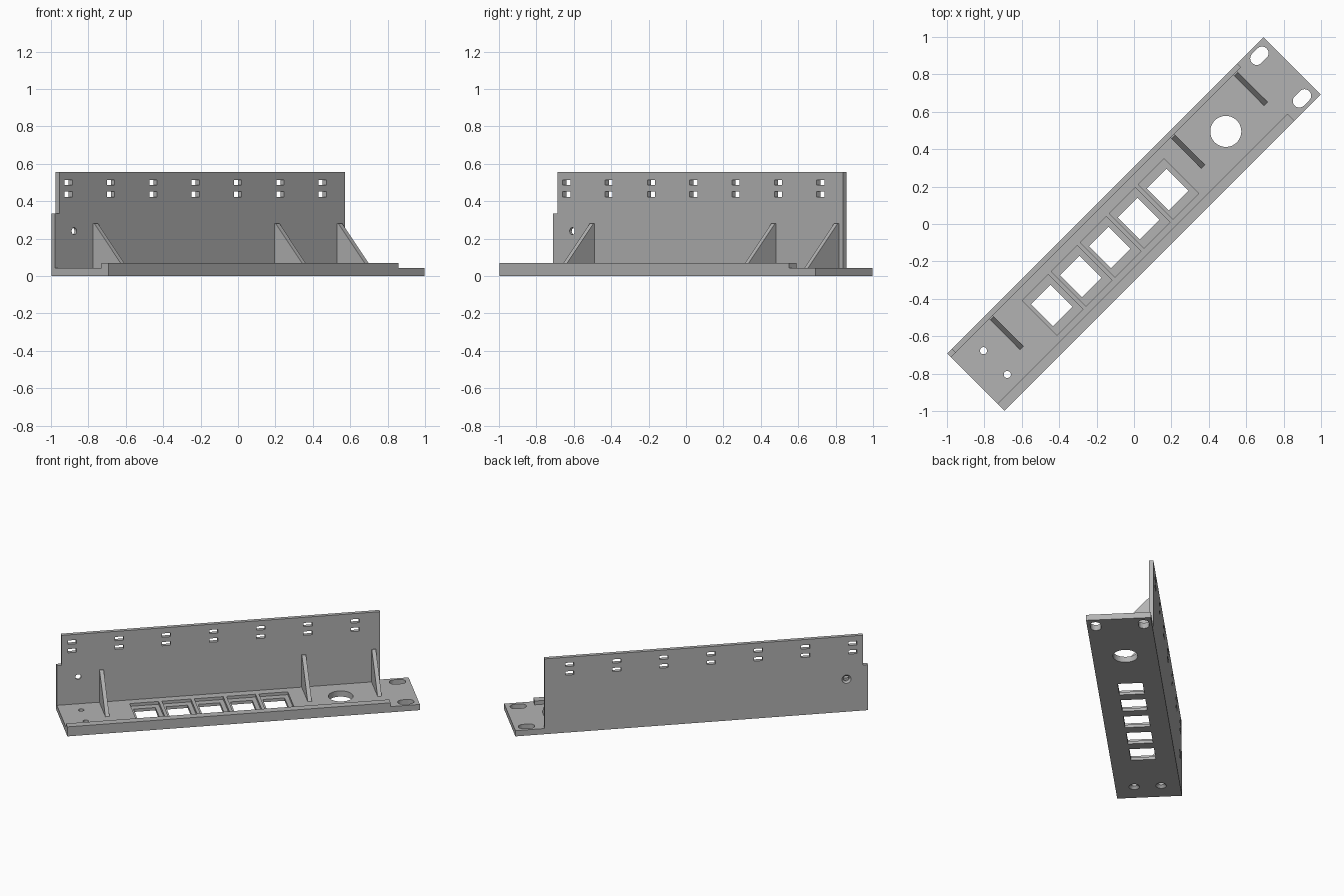
import bpy, bmesh, math
from mathutils import Matrix, Vector

cube = bpy.data.objects.get("Cube")
if cube:
    bpy.data.objects.remove(cube, do_unlink=True)

grey = bpy.data.materials.new("plain grey")
grey.use_nodes = True
COLOUR = (0.45, 0.45, 0.45, 1)
grey.diffuse_color = COLOUR
grey.node_tree.nodes["Principled BSDF"].inputs["Base Color"].default_value = COLOUR

# The bracket is modelled along x (length) and y (depth), then turned diagonally
TURN = Matrix.Rotation(math.radians(45), 4, 'Z')
END, BACK, STOP = 1.195, 0.217, 0.997     # half length, half depth, end of wall and lip
FLOOR, LIP, TOP = 0.042, 0.07, 0.555      # heights
INNER = 0.189                             # inside face of the wall


def finish(name, bm):
    bmesh.ops.recalc_face_normals(bm, faces=bm.faces)
    bm.transform(TURN)
    mesh = bpy.data.meshes.new(name)
    bm.to_mesh(mesh)
    bm.free()
    mesh.materials.append(grey)
    obj = bpy.data.objects.new(name, mesh)
    bpy.context.collection.objects.link(obj)
    return obj


def add_box(bm, x0, x1, y0, y1, z0, z1):
    size = Matrix.Diagonal((x1 - x0, y1 - y0, z1 - z0, 1))
    centre = Matrix.Translation(((x0 + x1) / 2, (y0 + y1) / 2, (z0 + z1) / 2))
    bmesh.ops.create_cube(bm, size=1, matrix=centre @ size)


def add_prism(bm, points, offset):
    face = bm.faces.new([bm.verts.new(p) for p in points])
    moved = bmesh.ops.extrude_face_region(bm, geom=[face])["geom"]
    bmesh.ops.translate(bm, vec=offset, verts=[v for v in moved if isinstance(v, bmesh.types.BMVert)])


def add_round(bm, centre, r1, r2, depth, along_y=False, sides=32):
    m = Matrix.Translation(centre)
    if along_y:
        m = m @ Matrix.Rotation(math.radians(90), 4, 'X')
    bmesh.ops.create_cone(bm, cap_ends=True, segments=sides, radius1=r1, radius2=r2, depth=depth, matrix=m)


def cut(obj, bm):
    cutter = finish("cutter", bm)
    cutter.hide_render = True
    mod = obj.modifiers.new("cut", 'BOOLEAN')
    mod.operation, mod.solver, mod.object = 'DIFFERENCE', 'EXACT', cutter
    bpy.context.view_layer.update()
    mesh = bpy.data.meshes.new_from_object(obj.evaluated_get(bpy.context.evaluated_depsgraph_get()))
    obj.modifiers.clear()
    obj.data = mesh
    bpy.data.objects.remove(cutter, do_unlink=True)


# Base plate
bm = bmesh.new()
add_box(bm, -END, END, -BACK, BACK, 0, FLOOR)
base = finish("base_plate", bm)

# Recessed pockets, then the square openings, round hole and end slots
pockets, holes, sinks = bmesh.new(), bmesh.new(), bmesh.new()
for i in range(5):
    x = -0.613 + 0.219 * i
    add_box(pockets, x - 0.098, x + 0.098, -0.13, 0.133, 0.021, 0.1)
    add_box(holes, x - 0.08, x + 0.068, -0.081, 0.086, -0.1, 0.1)
add_round(holes, (0.697, 0.003, 0), 0.083, 0.083, 0.3, sides=48)
for y in (-0.16, 0.162):
    outline = []
    for i in range(26):
        a = math.pi * (i if i < 13 else i - 1) / 12 - math.pi / 2
        shift = 0.02 if i < 13 else -0.02
        outline.append((1.11 + shift + 0.035 * math.cos(a), y + 0.035 * math.sin(a), -0.1))
    add_prism(holes, outline, Vector((0, 0, 0.2)))
# Screw holes, countersunk from below
for y in (-0.09, 0.09):
    add_round(holes, (-1.048, y, 0), 0.019, 0.019, 0.3)
    add_round(sinks, (-1.048, y, 0.008), 0.042, 0.014, 0.028)
for cutter in (pockets, holes, sinks):
    cut(base, cutter)

# Back wall with a stepped end
bm = bmesh.new()
profile = [(-END, FLOOR), (STOP, FLOOR), (STOP, TOP), (-1.162, TOP), (-1.162, 0.335), (-END, 0.335)]
add_prism(bm, [(x, INNER, z) for x, z in profile], Vector((0, BACK - INNER, 0)))
wall = finish("back_wall", bm)

# Paired tie slots and one countersunk screw hole
slots, sink = bmesh.new(), bmesh.new()
for i in range(7):
    x = -1.092 + 0.32 * i
    for z in (0.437, 0.5):
        add_box(slots, x - 0.029, x + 0.029, 0.1, 0.3, z - 0.014, z + 0.014)
add_round(slots, (-1.05, BACK, 0.24), 0.019, 0.019, 0.3, True)
add_round(sink, (-1.05, BACK - 0.005, 0.24), 0.014, 0.038, 0.024, True)
# The wide end of the cone must face outwards
bmesh.ops.rotate(sink, verts=sink.verts, cent=(-1.05, BACK - 0.005, 0.24), matrix=Matrix.Rotation(math.pi, 3, 'Z'))
cut(wall, slots)
cut(wall, sink)

# Raised front lip
bm = bmesh.new()
add_box(bm, -END, STOP, -BACK, -0.163, FLOOR, LIP)
finish("front_lip", bm)

# Triangular gussets
for name, x in (("right", -0.907), ("middle", 0.465), ("left", 0.939)):
    bm = bmesh.new()
    side = [(x, INNER, FLOOR), (x, -0.045, FLOOR), (x, INNER - 0.008, 0.282), (x, INNER, 0.282)]
    add_prism(bm, side, Vector((0.028, 0, 0)))
    finish(name + "_gusset", bm)
